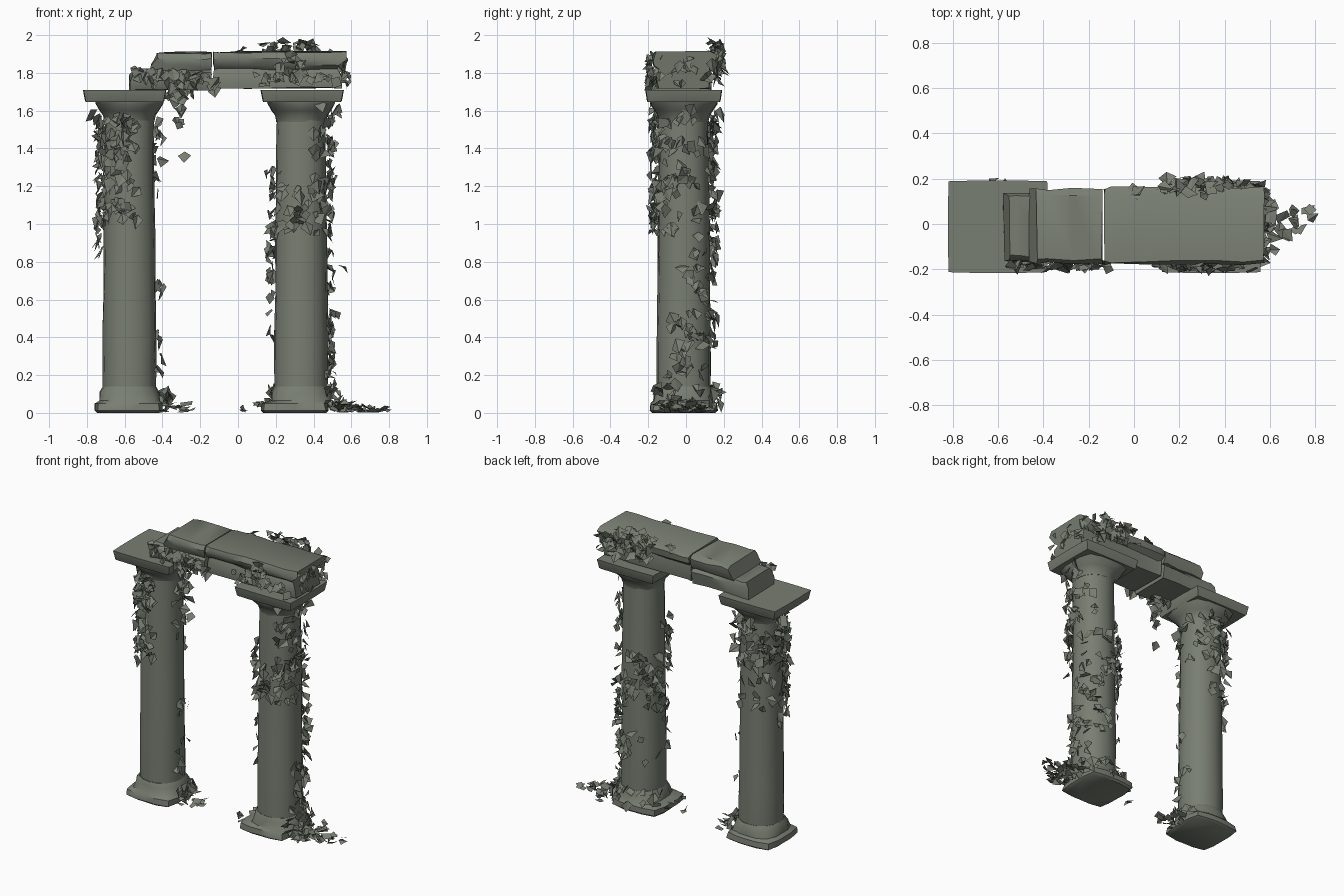
import bpy, bmesh, math, random
from mathutils import Vector

if "Cube" in bpy.data.objects:
    bpy.data.objects.remove(bpy.data.objects["Cube"])

random.seed(7)
stone = bpy.data.materials.new("weathered grey green stone")
stone.diffuse_color = (0.19, 0.21, 0.17, 1)
stone.use_nodes = True
stone.node_tree.nodes["Principled BSDF"].inputs["Base Color"].default_value = stone.diffuse_color
YC = -0.012  # common depth centre of the columns


def finish(name, bm, smooth=True):
    me = bpy.data.meshes.new(name)
    bm.to_mesh(me)
    bm.free()
    ob = bpy.data.objects.new(name, me)
    bpy.context.collection.objects.link(ob)
    me.materials.append(stone)
    if smooth:
        bpy.ops.object.select_all(action='DESELECT')
        ob.select_set(True)
        bpy.context.view_layer.objects.active = ob
        bpy.ops.object.shade_smooth_by_angle(angle=math.radians(40))
    return ob


def loft(name, rings):
    bm = bmesh.new()
    vs = [[bm.verts.new(p) for p in r] for r in rings]
    n = len(vs[0])
    for a, b in zip(vs, vs[1:]):
        for i in range(n):
            j = (i + 1) % n
            bm.faces.new((a[i], a[j], b[j], b[i]))
    bm.faces.new(vs[0][::-1])
    bm.faces.new(vs[-1])
    bmesh.ops.recalc_face_normals(bm, faces=bm.faces)
    return finish(name, bm)


def ring(cx, z, hx, hy, p, jit, n=16):
    """Rounded-square ring: p=2 is round, large p is square."""
    out = []
    for i in range(n):
        a = 2 * math.pi * i / n
        c, s = math.cos(a), math.sin(a)
        r = (abs(c) ** p + abs(s) ** p) ** (-1 / p)
        r *= 1 + random.uniform(-jit, jit)
        out.append((cx + hx * r * c, YC + hy * r * s, z))
    return out


# Columns: worn base, tapering shaft, flared neck and square capital slab
def column(side, cx, bx, capx):
    loft(side + "_base", [
        ring(bx, 0.0, 0.165, 0.165, 7, .02), ring(bx, 0.012, 0.18, 0.178, 7, .02),
        ring(bx, 0.05, 0.178, 0.175, 6, .02), ring(cx, 0.065, 0.16, 0.16, 3.5, .02),
        ring(cx, 0.11, 0.158, 0.158, 2.4, .02), ring(cx, 0.14, 0.142, 0.145, 2.2, .01)])
    shaft = [(0.12, .142), (0.25, .143), (0.4, .143), (0.65, .139), (0.9, .137),
             (1.15, .134), (1.4, .131), (1.57, .13)]
    loft(side + "_shaft", [ring(cx, z, r, r, 2.15, .018) for z, r in shaft])
    loft(side + "_capital_neck", [
        ring(cx, 1.54, .132, .13, 2.1, .005), ring(cx, 1.575, .14, .138, 2.2, .01),
        ring(cx, 1.60, .158, .155, 2.6, .01), ring(cx, 1.635, .178, .178, 3.5, .01),
        ring(cx, 1.652, .182, .18, 5, .01)])
    loft(side + "_capital_slab", [
        ring(capx, 1.645, .205, .19, 40, 0), ring(capx, 1.652, .21, .195, 40, 0),
        ring(capx, 1.71, .221, .204, 40, 0)])


LX, RX = -0.575, 0.335
column("left", LX, -0.58, -0.60)
column("right", RX, 0.30, 0.34)


# Lintel stones: moulded cross-section swept along x
PROFILE = [(-.15, 1.72), (-.155, 1.775), (-.14, 1.82), (-.165, 1.84), (-.178, 1.875),
           (-.165, 1.908), (.13, 1.912), (.16, 1.895), (.155, 1.85), (.125, 1.825),
           (.13, 1.775), (.12, 1.72)]


def stone_block(name, profile, xs, jit=.007, end=None):
    rings = []
    for k, x in enumerate(xs):
        last = k == len(xs) - 1
        rings.append([(x + (end(z) if end and last else 0) + random.uniform(-.004, .004),
                       y + random.uniform(-jit, jit),
                       z + random.uniform(-jit, jit) * .7) for y, z in profile])
    loft(name, rings)


stone_block("right_lintel", PROFILE, [-.13, -.1, .05, .17, .35, .48, .56],
            end=lambda z: .015 if z > 1.85 else (-.03 if z > 1.8 else -.01))
stone_block("left_lintel_upper",
            [(-.155, 1.815), (-.168, 1.84), (-.172, 1.875), (-.155, 1.905), (.13, 1.91),
             (.155, 1.89), (.15, 1.85), (.13, 1.815)],
            [-.14, -.17, -.27, -.38, -.43],
            end=lambda z: -.03 if z < 1.87 else 0)
stone_block("left_lintel_lower",
            [(-.15, 1.71), (-.165, 1.75), (-.165, 1.80), (-.14, 1.818), (.12, 1.818),
             (.14, 1.79), (.13, 1.71)],
            [-.14, -.25, -.4, -.52, -.55],
            end=lambda z: -.025 if z < 1.8 else 0)


# Ivy: folded kite leaves hanging against a surface
def leaf(bm, pos, normal, size, down=Vector((0, 0, -1)), tilt=.75):
    rnd = lambda s: Vector([random.uniform(-s, s) for _ in range(3)])
    n = (Vector(normal) + rnd(tilt)).normalized()
    t = down + rnd(.7)
    t = (t - n * t.dot(n)).normalized()
    s = n.cross(t)
    w = size * random.uniform(.35, .55)
    fold = n * size * random.uniform(-.3, .3)
    o = Vector(pos) - t * size * .5
    pts = [o, o + t * size * random.uniform(.2, .5) + s * w + fold,
           o + t * size + n * size * random.uniform(-.1, .3),
           o + t * size * random.uniform(.3, .7) - s * w + fold]
    vs = [bm.verts.new((max(-.82, min(.82, p.x)), p.y, max(.002, min(1.995, p.z))))
          for p in pts]
    bm.faces.new((vs[0], vs[1], vs[2]))
    bm.faces.new((vs[0], vs[2], vs[3]))


def column_ivy(name, cx, patches):
    bm = bmesh.new()
    for z0, z1, a0, a1, count in patches:
        for _ in range(count):
            a = math.radians(random.uniform(a0, a1))
            z = random.uniform(z0, z1)
            r = .148 + random.uniform(0, .03) + (.03 if z < .12 or z > 1.57 else 0)
            d = Vector((math.cos(a), math.sin(a), 0))
            leaf(bm, Vector((cx, YC, z)) + d * r, d, random.uniform(.05, .09))
    finish(name, bm, False)


# patches: z from, z to, angle from, angle to (0 = +x, 270 = front), leaf count
column_ivy("left_column_ivy", LX, [
    (1.3, 1.58, 150, 285, 75), (1.0, 1.3, 170, 285, 48), (.8, 1.0, 165, 230, 9),
    (1.25, 1.58, 40, 150, 45), (.95, 1.25, 70, 150, 14), (1.15, 1.55, -25, 40, 14),
    (.2, .42, -20, 30, 7), (.6, .7, -20, 20, 4), (.02, .14, -30, 40, 10)])
column_ivy("right_column_ivy", RX, [
    (.95, 1.22, 190, 350, 52), (1.15, 1.5, -70, 15, 30), (1.2, 1.5, 0, 60, 8),
    (.72, 1.1, 20, 180, 60), (.5, .75, 10, 70, 20), (.1, .5, -30, 40, 32),
    (.3, .55, 60, 190, 14), (.6, .75, 165, 195, 6), (1.15, 1.3, 170, 240, 8),
    (.02, .14, -50, 190, 28), (1.53, 1.62, -70, 20, 8)])


def box_ivy(name, patches):
    bm = bmesh.new()
    for (x0, x1), (y0, y1), (z0, z1), normal, count in patches:
        for _ in range(count):
            p = (random.uniform(x0, x1), random.uniform(y0, y1), random.uniform(z0, z1))
            down = Vector((0, 0, -1)) if abs(normal[2]) < .9 else Vector((1, 0, 0))
            leaf(bm, p, normal, random.uniform(.045, .085), down)
    finish(name, bm, False)


F, B, R, U = (0, -1, .1), (0, 1, .1), (1, 0, .1), (0, 0, 1)
box_ivy("lintel_ivy", [
    ((.2, .36), (-.2, -.17), (1.74, 1.9), F, 22), ((.08, .55), (-.2, -.17), (1.72, 1.8), F, 14),
    ((.13, .42), (.14, .2), (1.8, 1.95), B, 38), ((.13, .42), (.12, .19), (1.9, 1.96), U, 16),
    ((.4, .57), (.14, .18), (1.75, 1.9), B, 14), ((0, .14), (.12, .16), (1.89, 1.94), U, 6),
    ((.54, .585), (-.14, .16), (1.74, 1.88), R, 18),
    ((-.56, -.2), (-.2, -.17), (1.73, 1.82), F, 34), ((-.4, -.1), (-.2, -.17), (1.7, 1.78), F, 10),
    ((-.42, -.22), (-.17, -.05), (1.66, 1.74), F, 14)])
box_ivy("hanging_ivy", [((-.34, -.28), (-.17, -.11), (1.52, 1.68), F, 9),
                        ((-.29, -.28), (-.13, -.12), (1.35, 1.36), F, 1),
                        ((.54, .56), (-.03, 0), (.74, .77), R, 1)])

# Ivy trailing over the ground beside the bases
box_ivy("ground_ivy", [((.5, .62), (-.12, .1), (.01, .06), U, 24),
                       ((.6, .8), (-.06, .07), (.005, .03), U, 16),
                       ((.55, .62), (-.22, .22), (.005, .04), U, 10),
                       ((-.4, -.24), (-.1, .06), (.005, .04), U, 14),
                       ((.02, .05), (-.05, 0), (.01, .02), U, 2),
                       ((.1, .17), (-.15, .1), (.02, .06), U, 6)])
